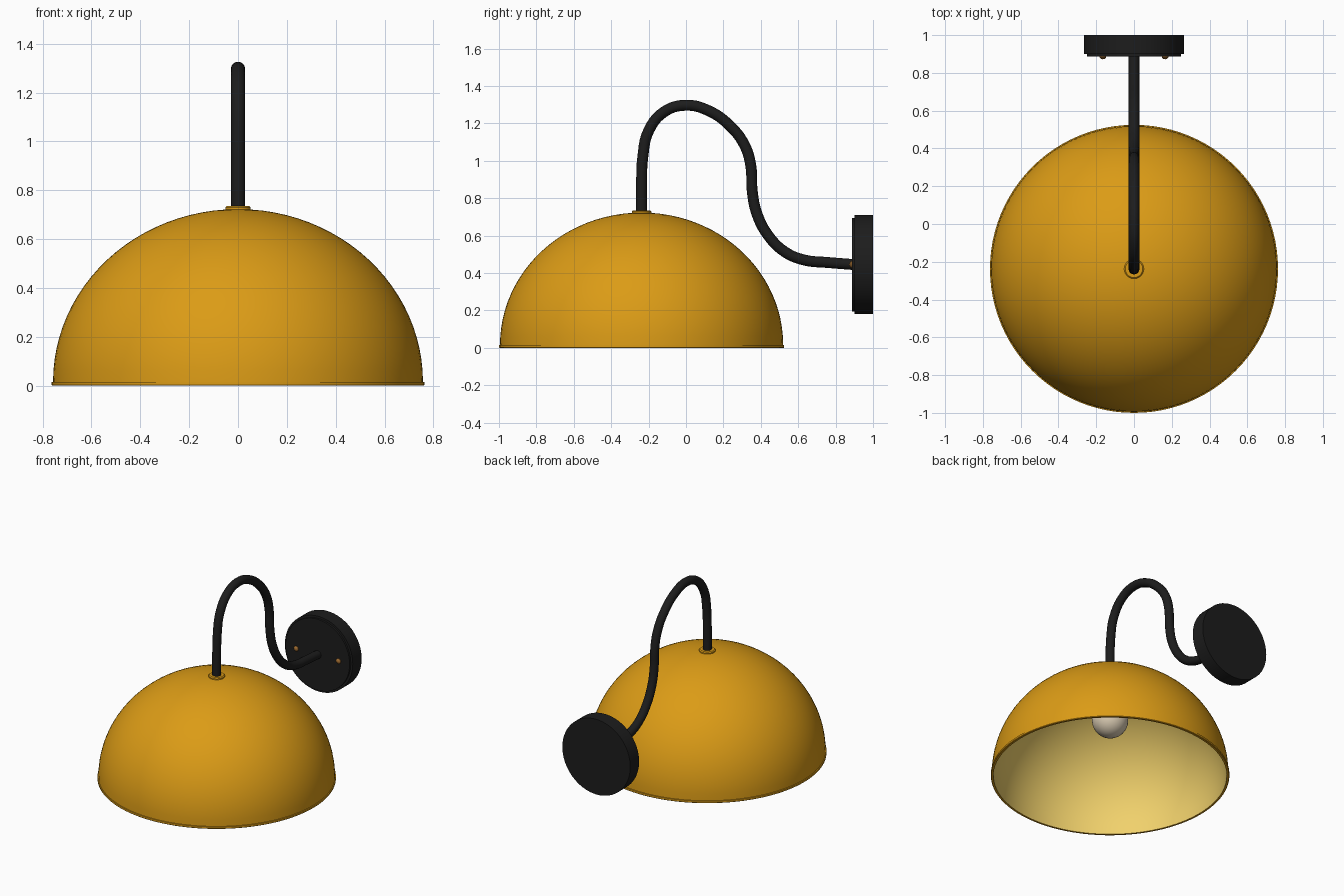
import bpy, bmesh
from math import sin, cos, pi, radians
from mathutils import Matrix, Vector

if "Cube" in bpy.data.objects:
    bpy.data.objects.remove(bpy.data.objects["Cube"])

CY = -0.2375   # shade axis
PZ = 0.445     # wall plate height


def material(name, rgb):
    m = bpy.data.materials.new(name)
    m.diffuse_color = (*rgb, 1)
    m.use_nodes = True
    m.node_tree.nodes["Principled BSDF"].inputs["Base Color"].default_value = m.diffuse_color
    return m


black = material("matte_black", (0.012, 0.012, 0.012))
ochre = material("ochre_enamel", (0.71, 0.33, 0.008))
cream = material("cream_enamel", (0.88, 0.64, 0.15))
glass = material("frosted_glass", (0.70, 0.60, 0.45))
brass = material("brass", (0.35, 0.15, 0.03))


def finish(ob, angle=35):
    bpy.ops.object.select_all(action='DESELECT')
    ob.select_set(True)
    bpy.context.view_layer.objects.active = ob
    bpy.ops.object.shade_smooth_by_angle(angle=radians(angle))


def lathe(name, profile, mats, loc, steps=48, along_y=False, inner_from=None):
    """Spin (radius, height) points about z; optionally lay the axis along +y."""
    bm = bmesh.new()
    rings = []
    for r, z in profile:
        if r == 0:
            rings.append([bm.verts.new((0, 0, z))] * steps)
        else:
            rings.append([bm.verts.new((r * cos(2 * pi * i / steps), r * sin(2 * pi * i / steps), z))
                          for i in range(steps)])
    for k, (a, b) in enumerate(zip(rings, rings[1:])):
        for i in range(steps):
            j = (i + 1) % steps
            f = bm.faces.new(list(dict.fromkeys((a[i], a[j], b[j], b[i]))))
            f.material_index = int(inner_from is not None and k >= inner_from)
    bmesh.ops.recalc_face_normals(bm, faces=bm.faces)
    if along_y:
        bm.transform(Matrix.Rotation(-pi / 2, 4, 'X'))
    me = bpy.data.meshes.new(name)
    bm.to_mesh(me)
    bm.free()
    for m in mats:
        me.materials.append(m)
    ob = bpy.data.objects.new(name, me)
    ob.location = loc
    bpy.context.collection.objects.link(ob)
    finish(ob)
    return ob


def arc(r, h, z0, n=24):
    """Quarter ellipse from the top centre down to the rim."""
    return [(0 if i == 0 else r * sin(pi / 2 * i / n), z0 + h * cos(pi / 2 * i / n)) for i in range(n + 1)]


# Dome shade: ochre outside, rolled rim, cream lining
outer = arc(0.757, 0.707, 0.016)
rim = [(0.7625, 0.015), (0.7625, 0.003), (0.760, 0), (0.746, 0)]
inner = arc(0.745, 0.695, 0.016)[::-1]
lathe("lamp_shade", outer + rim + inner, [ochre, cream], (0, CY, 0), 96,
      inner_from=len(outer) + len(rim) - 1)

# Collar where the arm enters the shade
lathe("shade_collar", [(0, 0.70), (0.052, 0.70), (0.052, 0.729), (0.046, 0.735), (0, 0.735)],
      [ochre], (0, CY, 0))

# Bulb socket and bulb
lathe("bulb_socket", [(0, 0.72), (0.055, 0.72), (0.055, 0.57), (0.048, 0.56), (0, 0.56)],
      [black], (0, CY, 0), 32)
globe = [(0.116 * sin(a), 0.41 + 0.116 * cos(a)) for a in (pi * (0.16 + 0.84 * i / 16) for i in range(16))]
lathe("bulb", [(0, 0.58), (0.042, 0.58), (0.045, 0.545)] + globe + [(0, 0.294)], [glass], (0, CY, 0), 32)

# Swan-neck arm
path = [(CY, 0.70), (CY, 0.88), (-0.231, 1.02), (-0.200, 1.16), (-0.115, 1.263), (0, 1.297),
        (0.12, 1.268), (0.235, 1.187), (0.315, 1.08), (0.347, 0.97), (0.354, 0.84), (0.378, 0.72),
        (0.44, 0.60), (0.53, 0.512), (0.63, 0.470), (0.76, 0.456), (0.90, 0.445)]
cu = bpy.data.curves.new("arm", 'CURVE')
cu.dimensions = '3D'
cu.bevel_depth = 0.029
cu.bevel_resolution = 6
cu.resolution_u = 5
cu.use_fill_caps = True
sp = cu.splines.new('BEZIER')
sp.bezier_points.add(len(path) - 1)
for bp, (y, z) in zip(sp.bezier_points, path):
    bp.co = (0, y, z)
    bp.handle_left_type = bp.handle_right_type = 'AUTO'
cu.materials.append(black)
arm = bpy.data.objects.new("swan_neck_arm", cu)
bpy.context.collection.objects.link(arm)
bpy.context.view_layer.objects.active = arm
arm.select_set(True)
bpy.ops.object.convert(target='MESH')
finish(bpy.context.view_layer.objects.active, 40)

# Round wall plate with a stepped front face
lathe("wall_plate", [(0, 0.887), (0.250, 0.887), (0.250, 0.901), (0.265, 0.901), (0.265, 1.0), (0, 1.0)],
      [black], (0, 0, PZ), 64, along_y=True)

# Fixing screws
for side, label in ((-1, "left"), (1, "right")):
    lathe("screw_" + label, [(0, 0.872), (0.011, 0.875), (0.018, 0.882), (0.018, 0.892), (0, 0.892)],
          [brass], (side * 0.165, 0, PZ), 16, along_y=True)
